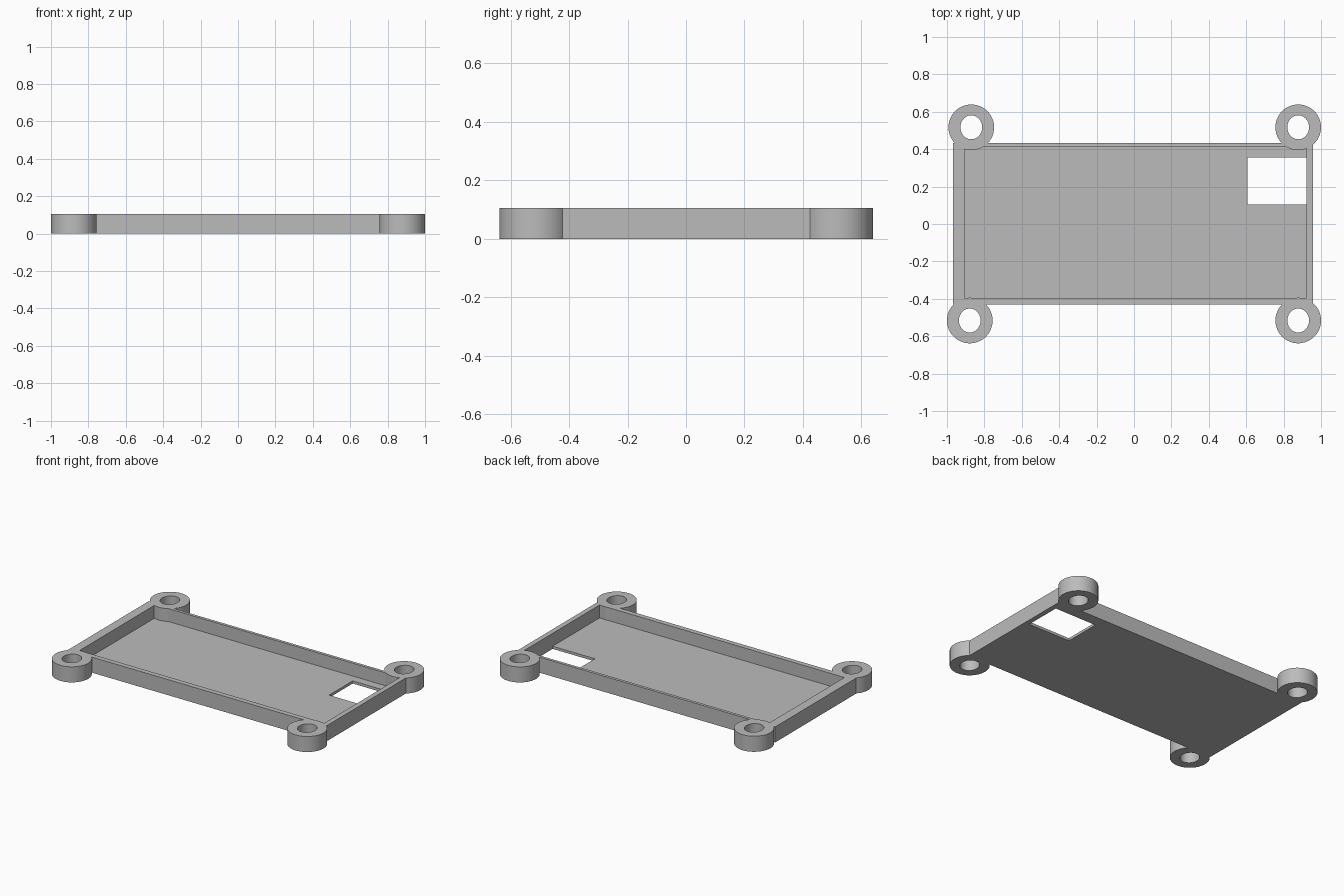
import bpy
import math

cube = bpy.data.objects.get("Cube")
if cube:
    bpy.data.objects.remove(cube, do_unlink=True)

HEIGHT = 0.105
FLOOR = 0.018
BOSS_RADIUS = 0.122
BOSSES = [(-0.87, 0.517), (0.878, 0.517), (-0.878, -0.516), (0.878, -0.516)]

grey = bpy.data.materials.new("plain grey")
grey.use_nodes = True
colour = (0.5, 0.5, 0.5, 1)
grey.diffuse_color = colour
grey.node_tree.nodes["Principled BSDF"].inputs["Base Color"].default_value = colour


def finish(name, scale):
    ob = bpy.context.object
    ob.name = name
    ob.scale = scale
    bpy.ops.object.transform_apply(location=True, rotation=True, scale=True)
    ob.data.materials.append(grey)
    return ob


def box(name, x0, x1, y0, y1, z0, z1):
    centre = ((x0 + x1) / 2, (y0 + y1) / 2, (z0 + z1) / 2)
    bpy.ops.mesh.primitive_cube_add(size=1, location=centre)
    return finish(name, (x1 - x0, y1 - y0, z1 - z0))


def cylinder(name, x, y, z0, z1, rx, ry):
    bpy.ops.mesh.primitive_cylinder_add(vertices=64, radius=1, depth=1,
                                        location=(x, y, (z0 + z1) / 2))
    return finish(name, (rx, ry, z1 - z0))


def combine(target, other, operation):
    """Apply a boolean to the target and discard the helper."""
    mod = target.modifiers.new(operation.lower(), "BOOLEAN")
    mod.operation = operation
    mod.solver = "EXACT"
    mod.object = other
    bpy.ops.object.select_all(action="DESELECT")
    bpy.context.view_layer.objects.active = target
    target.select_set(True)
    bpy.ops.object.modifier_apply(modifier=mod.name)
    bpy.data.objects.remove(other, do_unlink=True)


# Open tray with a thin floor and a rectangular port
tray = box("tray", -0.968, 0.956, -0.43, 0.432, 0, HEIGHT)
combine(tray, box("cavity", -0.905, 0.922, -0.396, 0.412, FLOOR, 0.3), "DIFFERENCE")
combine(tray, box("port", 0.607, 0.922, 0.104, 0.355, -0.1, 0.1), "DIFFERENCE")

# Corner screw bosses, then their slightly oval holes
for x, y in BOSSES:
    combine(tray, cylinder("boss", x, y, 0, HEIGHT, BOSS_RADIUS, BOSS_RADIUS), "UNION")
for x, y in BOSSES:
    combine(tray, cylinder("hole", x, y, -0.1, 0.3, 0.058, 0.064), "DIFFERENCE")

bpy.ops.object.select_all(action="DESELECT")
bpy.context.view_layer.objects.active = tray
tray.select_set(True)
bpy.ops.object.shade_smooth_by_angle(angle=math.radians(30))
